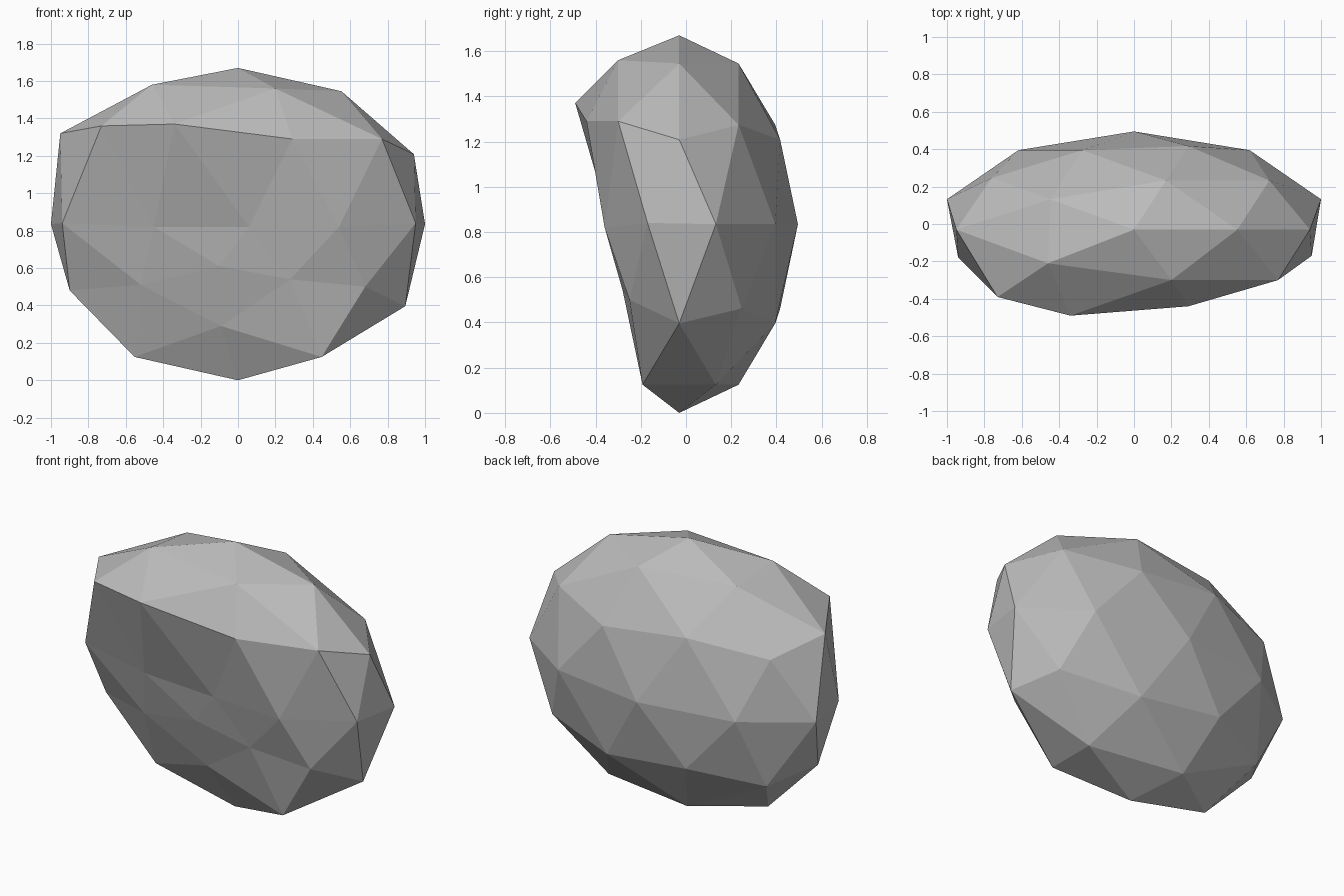
import bpy
import bmesh
import math
from mathutils import Vector

if "Cube" in bpy.data.objects:
    bpy.data.objects.remove(bpy.data.objects["Cube"])

# Rock body: low-poly ball squashed front to back
bm = bmesh.new()
bmesh.ops.create_icosphere(bm, subdivisions=2, radius=1.0)
ball = {v: v.co.normalized() for v in bm.verts}
for v, n in ball.items():
    v.co = Vector((1.0515 * n.x, -0.03 + 0.525 * n.y, 0.835 + 0.835 * n.z))

# Front face: corners pushed into a scooped hollow under a brow
# (azimuth on the ball, height on the ball) -> new corner position
scoop = {
    (-72, 0.851): (0.20, -0.30, 1.56),
    (-144, 0.851): (-0.46, -0.21, 1.58),
    (-36, 0.526): (0.77, -0.30, 1.29),
    (-72, 0.447): (0.29, -0.44, 1.29),
    (-108, 0.526): (-0.34, -0.49, 1.37),
    (-144, 0.447): (-0.73, -0.39, 1.36),
    (180, 0.526): (-0.95, -0.03, 1.32),
    (-18, 0): (0.95, -0.17, 0.84),
    (-54, 0): (0.54, -0.36, 0.82),
    (-90, 0): (0.06, -0.33, 0.82),
    (-126, 0): (-0.45, -0.29, 0.82),
    (-162, 0): (-0.94, -0.18, 0.84),
    (-36, -0.447): (0.68, -0.25, 0.50),
    (-72, -0.526): (0.28, -0.28, 0.54),
    (-108, -0.447): (-0.10, -0.28, 0.61),
    (-144, -0.526): (-0.52, -0.19, 0.51),
    (180, -0.447): (-0.90, -0.03, 0.48),
    (-108, -0.851): (-0.09, -0.18, 0.29),
}
for (angle, h), target in scoop.items():
    a, r = math.radians(angle), math.sqrt(1 - h * h)
    aim = Vector((r * math.cos(a), r * math.sin(a), h))
    max(ball, key=lambda v: ball[v].dot(aim)).co = target

bmesh.ops.recalc_face_normals(bm, faces=bm.faces)
mesh = bpy.data.meshes.new("rock")
bm.to_mesh(mesh)
bm.free()

# Stone colour, flat faces
stone = bpy.data.materials.new("stone_grey")
stone.diffuse_color = (0.5, 0.5, 0.5, 1)
stone.use_nodes = True
stone.node_tree.nodes["Principled BSDF"].inputs["Base Color"].default_value = stone.diffuse_color
mesh.materials.append(stone)
rock = bpy.data.objects.new("rock", mesh)
bpy.context.collection.objects.link(rock)
